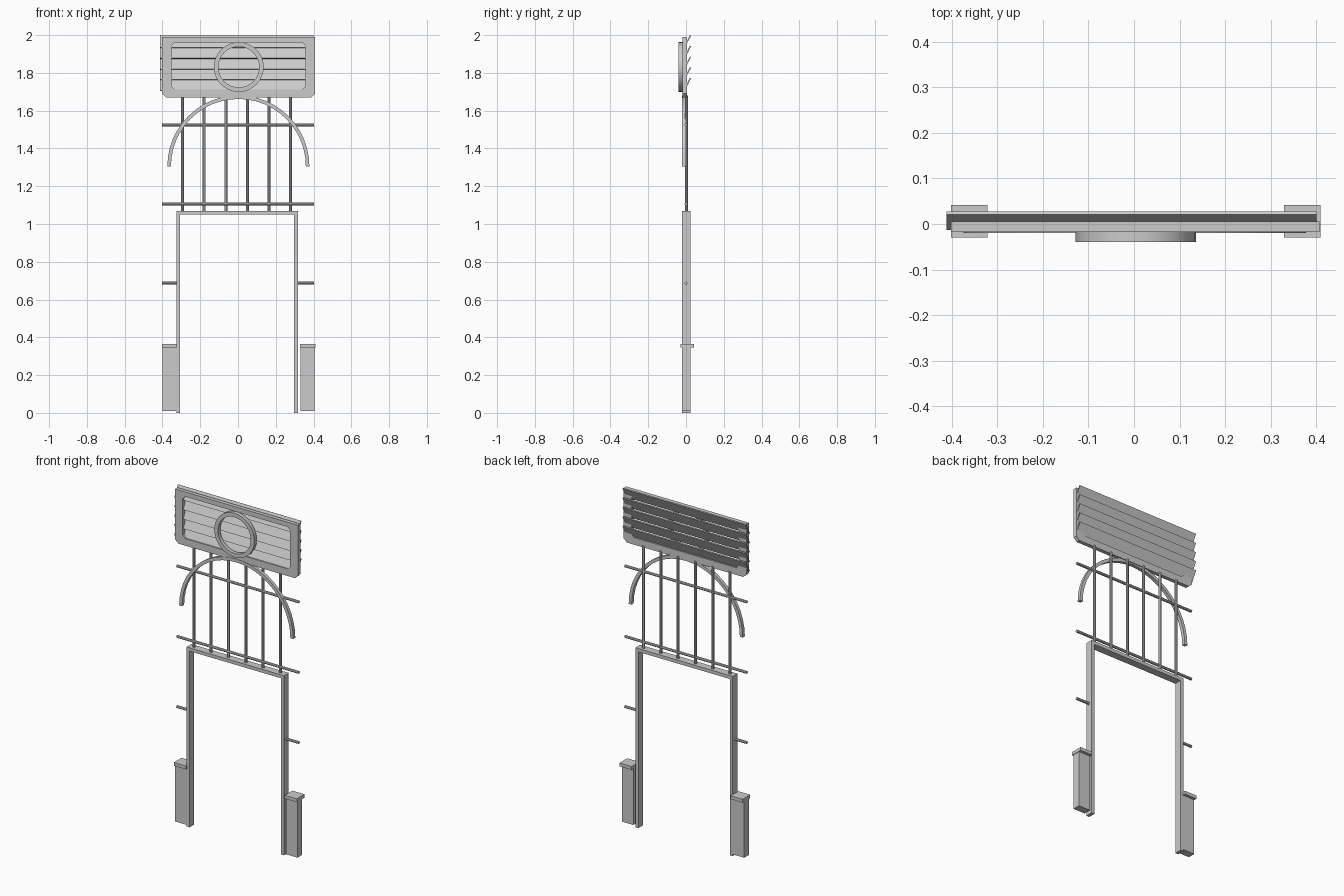
import bpy, bmesh
from math import sin, cos, pi, radians
from mathutils import Vector

if "Cube" in bpy.data.objects:
    bpy.data.objects.remove(bpy.data.objects["Cube"])


def finish(name, bm, smooth=False):
    bmesh.ops.recalc_face_normals(bm, faces=bm.faces)
    me = bpy.data.meshes.new(name)
    bm.to_mesh(me)
    bm.free()
    ob = bpy.data.objects.new(name, me)
    bpy.context.collection.objects.link(ob)
    if smooth:
        bpy.ops.object.select_all(action='DESELECT')
        ob.select_set(True)
        bpy.context.view_layer.objects.active = ob
        bpy.ops.object.shade_smooth_by_angle(angle=radians(35))
    return ob


def prism(name, pts, axis, length):
    """Extrude a closed outline of 3D points along an axis."""
    bm = bmesh.new()
    f = bm.faces.new([bm.verts.new(p) for p in pts])
    ext = bmesh.ops.extrude_face_region(bm, geom=[f])
    verts = [v for v in ext['geom'] if isinstance(v, bmesh.types.BMVert)]
    bmesh.ops.translate(bm, verts=verts, vec=Vector(axis) * length)
    return finish(name, bm)


def box(name, x0, x1, y0, y1, z0, z1):
    return prism(name, [(x0, y0, z0), (x1, y0, z0), (x1, y1, z0), (x0, y1, z0)],
                 (0, 0, 1), z1 - z0)


def band(name, outer, inner, y0, y1, closed=True, smooth=False):
    """Flat strip between two matching xz outlines, given depth in y."""
    bm = bmesh.new()
    rows = [[bm.verts.new((p[0], y, p[1])) for p, y in
             ((o, y0), (i, y0), (i, y1), (o, y1))] for o, i in zip(outer, inner)]
    n = len(rows)
    for k in range(n if closed else n - 1):
        a, b = rows[k], rows[(k + 1) % n]
        for j in range(4):
            bm.faces.new((a[j], a[(j + 1) % 4], b[(j + 1) % 4], b[j]))
    if not closed:
        bm.faces.new(rows[0])
        bm.faces.new(rows[-1])
    return finish(name, bm, smooth)


def rod(name, a, b, r=0.008):
    a, b = Vector(a), Vector(b)
    bm = bmesh.new()
    bmesh.ops.create_cone(bm, cap_ends=True, segments=8, radius1=r, radius2=r,
                          depth=(b - a).length)
    bmesh.ops.rotate(bm, verts=bm.verts,
                     matrix=(b - a).to_track_quat('Z', 'Y').to_matrix())
    bmesh.ops.translate(bm, verts=bm.verts, vec=(a + b) / 2)
    return finish(name, bm, True)


def arc(cx, cz, r, a0, a1, n):
    return [(cx + r * cos(a0 + (a1 - a0) * k / n), cz + r * sin(a0 + (a1 - a0) * k / n))
            for k in range(n + 1)]


# Door surround: one inverted U
band("door_frame",
     [(-0.325, 0), (-0.325, 1.07), (0.317, 1.07), (0.317, 0)],
     [(-0.306, 0), (-0.306, 1.05), (0.297, 1.05), (0.297, 0)],
     -0.02, 0.025, closed=False)

# Side pillars with caps, and short stub rails above them
for side, x0 in (("left", -0.402), ("right", 0.329)):
    box(side + "_pillar", x0 + 0.001, x0 + 0.077, -0.02, 0.025, 0.01, 0.345)
    box(side + "_pillar_cap", x0, x0 + 0.08, -0.03, 0.042, 0.345, 0.365)
rod("left_stub_rail", (-0.402, 0, 0.687), (-0.32, 0, 0.687))
rod("right_stub_rail", (0.315, 0, 0.687), (0.402, 0, 0.687))

# Transom grille
for name, z in (("lower_rail", 1.105), ("upper_rail", 1.525)):
    rod(name, (-0.402, 0, z), (0.402, 0, z))
for k in range(6):
    x = -0.293 + 0.1142 * k
    rod("grille_bar", (x, 0.003, 1.07), (x, 0.003, 1.68))

# Arch across the grille
band("arch", arc(0.002, 1.305, 0.376, 0, pi, 24), arc(0.002, 1.305, 0.357, 0, pi, 24),
     -0.02, 0.0, closed=False, smooth=True)

# Sign frame with clipped lower corners and clipped opening
band("sign_frame",
     [(-0.38, 1.67), (0.387, 1.67), (0.407, 1.69), (0.407, 1.95),
      (0.407, 1.99), (-0.402, 1.99), (-0.402, 1.95), (-0.402, 1.69)],
     [(-0.335, 1.712), (0.34, 1.712), (0.357, 1.73), (0.357, 1.945),
      (0.34, 1.962), (-0.335, 1.962), (-0.352, 1.945), (-0.352, 1.73)],
     -0.018, 0.005)

# Louvre slats, leaning back at the top
for k in range(5):
    z = 1.708 + 0.0565 * k
    prism("louvre_slat",
          [(-0.412, -0.013, z), (-0.412, -0.007, z - 0.003),
           (-0.412, 0.027, z + 0.063), (-0.412, 0.021, z + 0.066)],
          (1, 0, 0), 0.812)

# Round medallion ring on the sign
band("medallion_ring", arc(0.004, 1.831, 0.132, 0, 2 * pi, 32)[:-1],
     arc(0.004, 1.831, 0.108, 0, 2 * pi, 32)[:-1], -0.04, -0.018, smooth=True)
